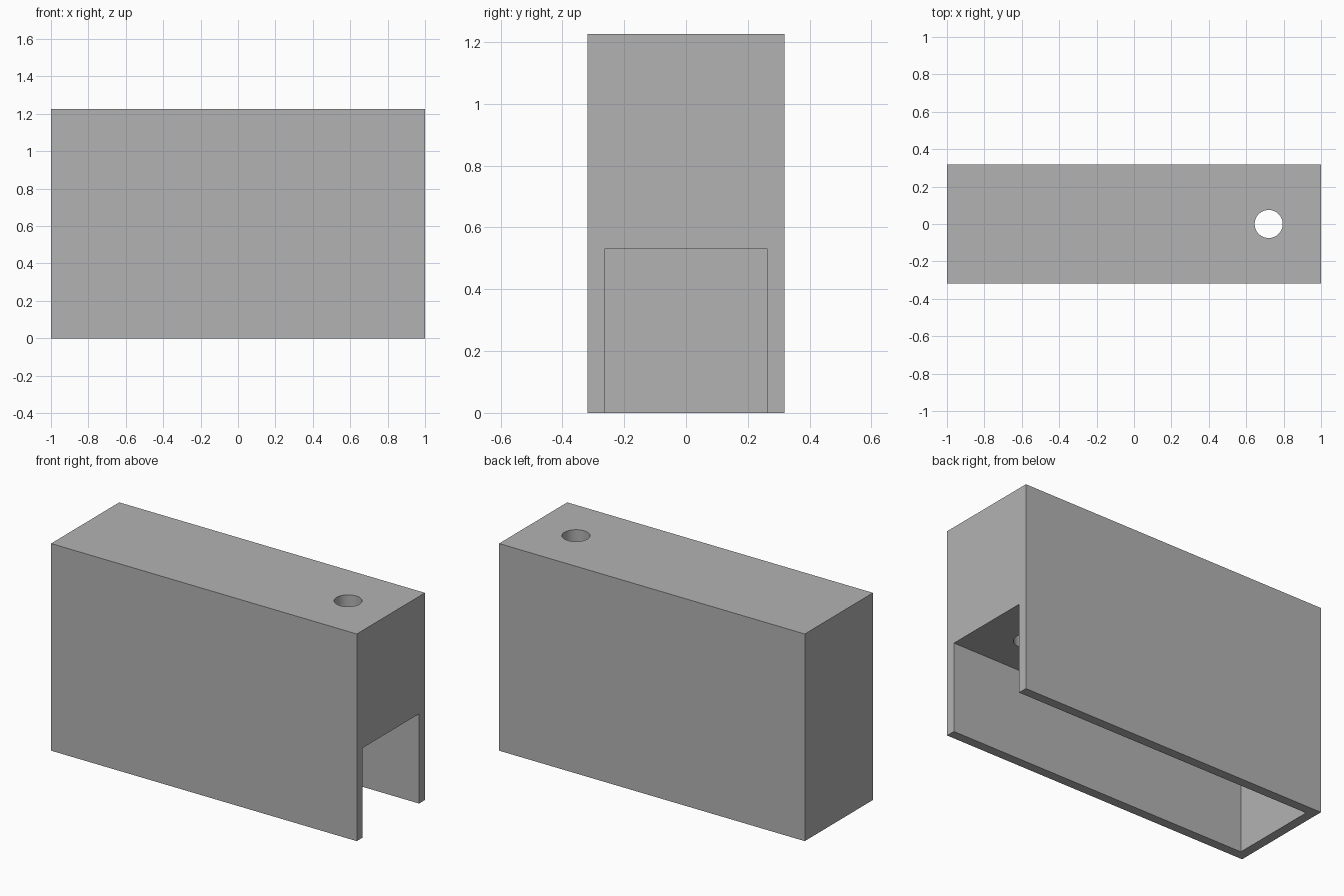
import bpy
import math

LENGTH, DEPTH, HEIGHT = 2.0, 0.637, 1.225
WALL = 0.055
CAVITY_TOP = 0.53
HOLE_X, HOLE_RADIUS = 0.72, 0.075

cube = bpy.data.objects.get("Cube")
if cube:
    bpy.data.objects.remove(cube, do_unlink=True)

grey = bpy.data.materials.new("plain grey")
grey.use_nodes = True
colour = (0.45, 0.45, 0.45, 1)
grey.diffuse_color = colour
grey.node_tree.nodes["Principled BSDF"].inputs["Base Color"].default_value = colour


def box(name, low, high):
    centre = [(a + b) / 2 for a, b in zip(low, high)]
    bpy.ops.mesh.primitive_cube_add(size=1, location=centre)
    obj = bpy.context.object
    obj.name = name
    obj.scale = [b - a for a, b in zip(low, high)]
    bpy.ops.object.transform_apply(location=True, rotation=True, scale=True)
    obj.data.materials.append(grey)
    return obj


def cut(target, cutter):
    cutter.hide_render = True
    mod = target.modifiers.new("cut", "BOOLEAN")
    mod.operation = "DIFFERENCE"
    mod.solver = "EXACT"
    mod.object = cutter
    bpy.ops.object.select_all(action="DESELECT")
    bpy.context.view_layer.objects.active = target
    target.select_set(True)
    bpy.ops.object.modifier_apply(modifier=mod.name)
    bpy.data.objects.remove(cutter, do_unlink=True)


# Solid block
half_x, half_y = LENGTH / 2, DEPTH / 2
block = box("housing_block", (-half_x, -half_y, 0), (half_x, half_y, HEIGHT))

# Channel open at the bottom and the left end
channel = box("channel_cutter", (-half_x + WALL, -half_y + WALL, -0.2),
              (half_x + 0.2, half_y - WALL, CAVITY_TOP))
cut(block, channel)

# Round shaft from the top down into the channel
bpy.ops.mesh.primitive_cylinder_add(vertices=64, radius=HOLE_RADIUS, depth=1,
                                    location=(HOLE_X, 0, CAVITY_TOP + 0.4))
shaft = bpy.context.object
shaft.name = "shaft_cutter"
shaft.data.materials.append(grey)
cut(block, shaft)

bpy.ops.object.shade_smooth_by_angle(angle=math.radians(30))
